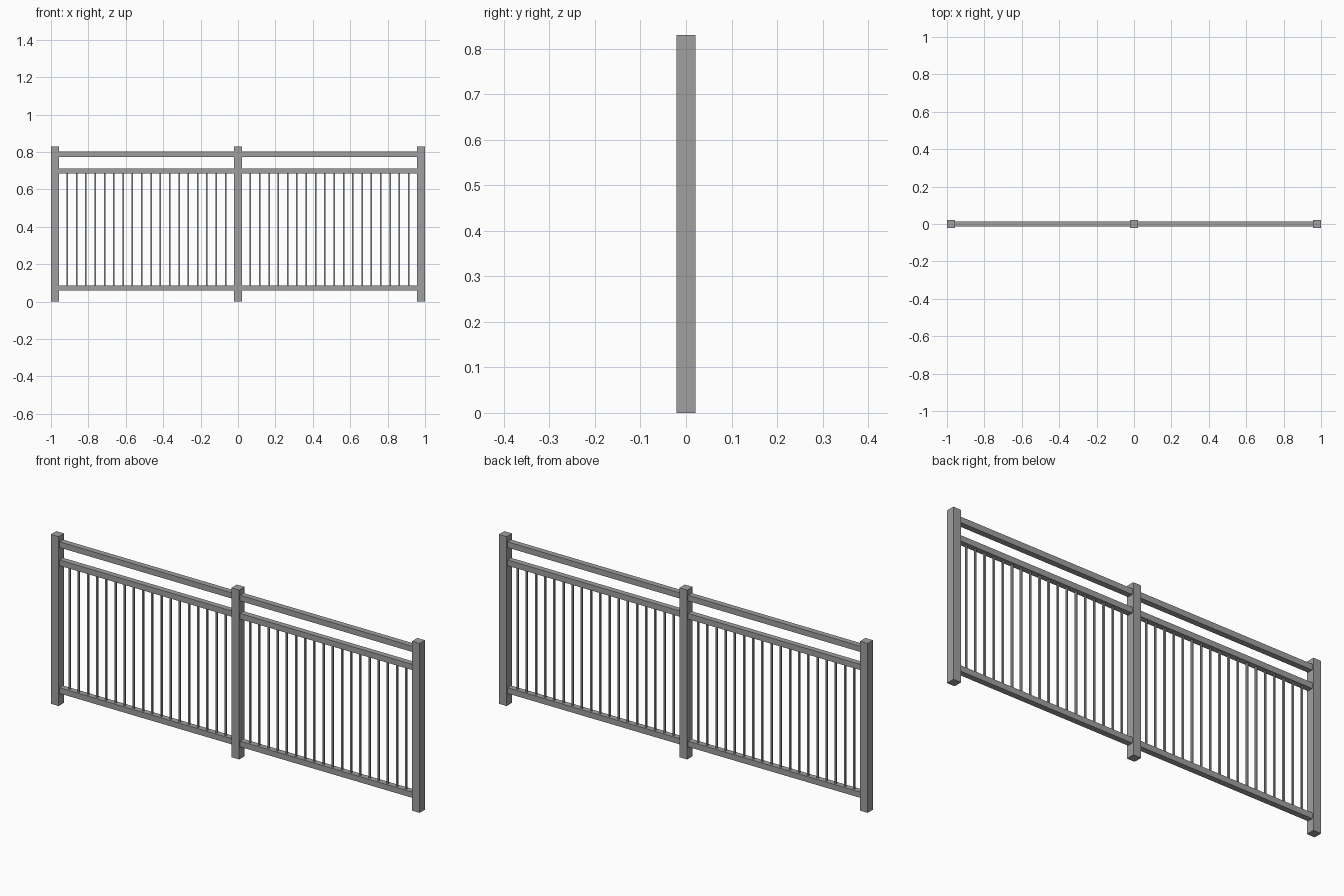
import bpy

cube = bpy.data.objects.get("Cube")
if cube:
    bpy.data.objects.remove(cube, do_unlink=True)

# Single painted-metal colour
metal = bpy.data.materials.new("grey_metal")
metal.use_nodes = True
GREY = (0.35, 0.35, 0.35, 1)
metal.diffuse_color = GREY
metal.node_tree.nodes["Principled BSDF"].inputs["Base Color"].default_value = GREY

POST = 0.042
HEIGHT = 0.83
RAIL = 0.028
PICKET = 0.008
POST_X = 1 - POST / 2
RAIL_Z = {"bottom_rail": 0.073, "middle_rail": 0.699, "top_rail": 0.788}
PICKETS = 18
SPACING = 0.0498


def box(name, size, centre):
    bpy.ops.mesh.primitive_cube_add(size=1, location=centre)
    ob = bpy.context.object
    ob.name = name
    ob.scale = size
    bpy.ops.object.transform_apply(location=False, rotation=False, scale=True)
    ob.data.materials.append(metal)
    return ob


# Posts
for name, x in (("right_post", -POST_X), ("centre_post", 0), ("left_post", POST_X)):
    box(name, (POST, POST, HEIGHT), (x, 0, HEIGHT / 2))

# Two panels, each with three rails and a row of pickets
low = RAIL_Z["bottom_rail"] + RAIL / 2
high = RAIL_Z["middle_rail"] - RAIL / 2
for side, sign in (("right", -1), ("left", 1)):
    mid = sign * POST_X / 2
    for rail, z in RAIL_Z.items():
        box(f"{side}_{rail}", (POST_X - POST, RAIL, RAIL), (mid, 0, z))
    for i in range(PICKETS):
        x = mid + (i - (PICKETS - 1) / 2) * SPACING
        box(f"{side}_picket_{i + 1}", (PICKET, PICKET, high - low), (x, 0, (low + high) / 2))
